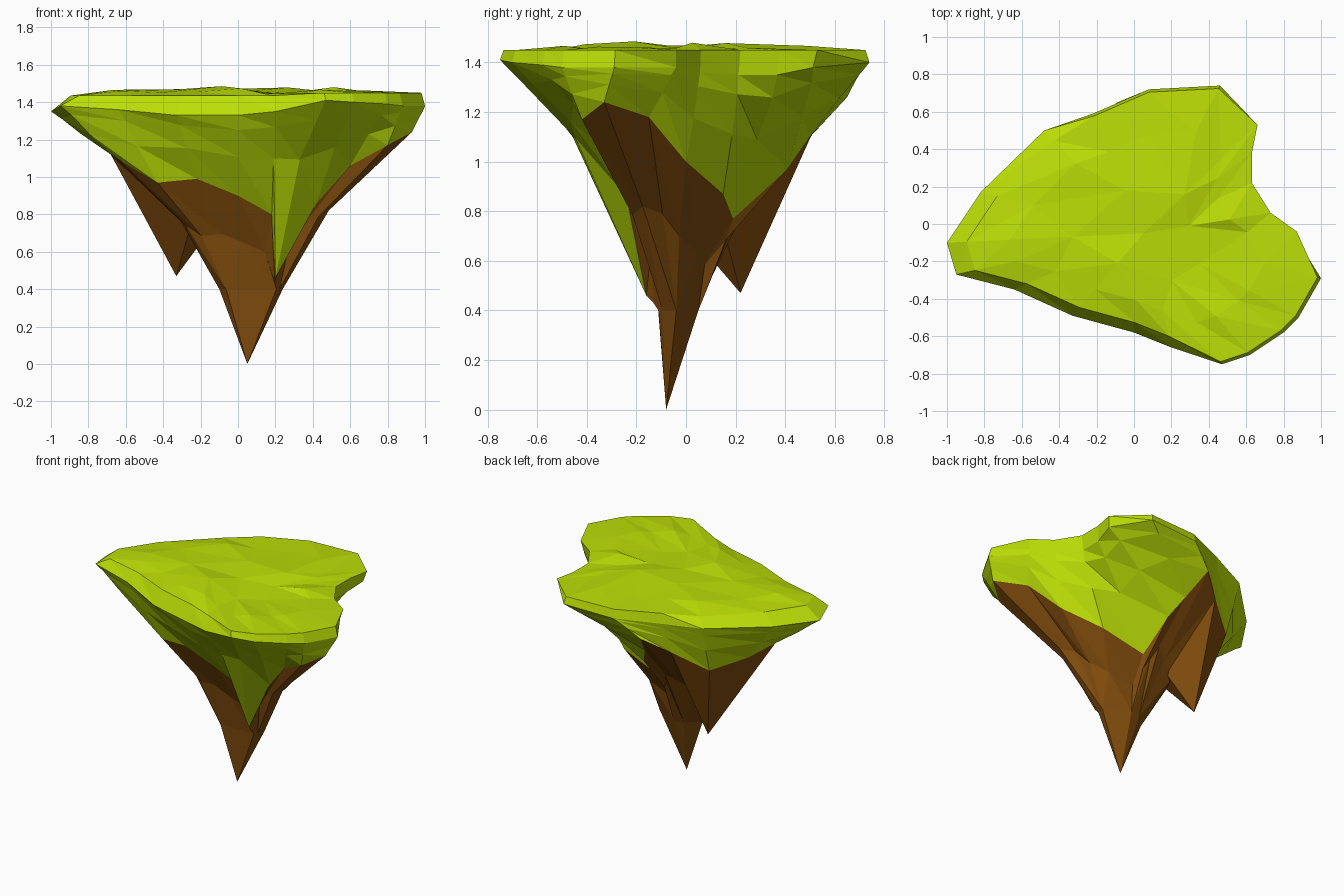
import bpy, bmesh, random, math

if "Cube" in bpy.data.objects:
    bpy.data.objects.remove(bpy.data.objects["Cube"])

random.seed(4)


def material(name, color):
    m = bpy.data.materials.new(name)
    m.diffuse_color = (*color, 1)
    m.use_nodes = True
    m.node_tree.nodes["Principled BSDF"].inputs["Base Color"].default_value = m.diffuse_color
    return m


GRASS = material("grass green", (0.50, 0.73, 0.002))
ROCK = material("earth brown", (0.22, 0.073, 0.004))

# Island spokes, counterclockwise: rim x, y, z, then lower grass edge x, y, z
SPOKES = [
    (-1.0, -.10, 1.35, -.68, -.05, 1.12),
    (-.95, -.27, 1.38, -.62, -.20, 1.08),
    (-.64, -.35, 1.36, -.43, -.25, .97),
    (-.33, -.49, 1.33, -.22, -.29, .99),
    (.00, -.58, 1.33, .00, -.28, .90),
    (.20, -.66, 1.35, .18, -.25, .80),
    (.47, -.75, 1.41, .20, -.16, .46),     # grass tongue
    (.62, -.70, 1.40, .42, -.24, .86),
    (.80, -.58, 1.39, .60, -.33, 1.06),
    (.88, -.50, 1.38, .80, -.42, 1.17),
    (1.0, -.29, 1.38, .93, -.33, 1.24),
    (.87, -.04, 1.38, .78, -.15, 1.18),
    (.73, .06, 1.36, .62, .00, 1.00),
    (.63, .22, 1.35, .39, .15, .87),       # deep bay under the back lobe
    (.63, .38, 1.35, .08, .19, .77),
    (.66, .53, 1.38, .05, .41, .97),
    (.46, .74, 1.40, -.02, .50, 1.10),
    (.08, .72, 1.39, -.09, .65, 1.26),
    (-.22, .59, 1.38, -.25, .53, 1.16),
    (-.48, .50, 1.38, -.46, .39, 1.03),
    (-.82, .17, 1.36, -.60, .15, 1.07),
]
CX, CY = .05, -.05


def mid(t, wobble=.02):
    """Ring part way from the rim down to the lower grass edge."""
    ring = []
    for x, y, z, u, v, w in SPOKES:
        k = random.uniform(-wobble, wobble)
        flat = min(1, (.45 / (z - w)) ** .5)
        ring.append((x + (u - x) * (t + k), y + (v - y) * (t + k),
                     z + (w - z) * (t - k) * flat))
    return ring


def top(scale, z_low, z_high, step=1):
    """Ring on the uneven upper surface."""
    return [(CX + (s[0] - CX) * scale, CY + (s[1] - CY) * scale,
             random.uniform(z_low, z_high)) for s in SPOKES[::step]]


def loft(name, rings, mat):
    """Join rings of any point count with triangles, lowest or outermost first."""
    bm = bmesh.new()
    loops = [[bm.verts.new(p) for p in r] for r in rings]
    for a, b in zip(loops, loops[1:]):
        na, nb, i, j = len(a), len(b), 0, 0
        ia, jb = (na if na > 1 else 0), (nb if nb > 1 else 0)
        while i < ia or j < jb:
            if i < ia and (j >= jb or (i + .5) / na <= (j + .5) / nb):
                bm.faces.new((a[i], a[(i + 1) % na], b[j % nb]))
                i += 1
            else:
                bm.faces.new((a[i % na], b[(j + 1) % nb], b[j]))
                j += 1
    me = bpy.data.meshes.new(name)
    bm.to_mesh(me)
    bm.free()
    me.materials.append(mat)
    ob = bpy.data.objects.new(name, me)
    bpy.context.collection.objects.link(ob)
    return ob


# Grass cap: hanging skirt, rim, lip and bumpy top
edge = [s[3:] for s in SPOKES]
rim, lip = [], []
for i, (x, y, z) in enumerate(s[:3] for s in SPOKES):
    if 11 <= i <= 15:                      # overhanging bay wall
        r, k, h = .97, 1, 1.45
    elif 6 <= i <= 18:                     # upright rim
        r, k, h = 1, .98, 1.45
    else:                                  # sloping front and left rim
        r, k, h = 1, .90, 1.435
    rim.append((CX + (x - CX) * r, CY + (y - CY) * r, z))
    lip.append((CX + (x - CX) * k, CY + (y - CY) * k, h))
loft("grass_cap", [edge, mid(.5), mid(.17), rim, lip,
                   top(.68, 1.445, 1.48), top(.36, 1.44, 1.49, 3),
                   [(CX, CY, 1.46)]], GRASS)

# Main rock spike: hollowed flanks, narrow neck, then a point
neck, flank = [], []
for i, (u, v, w) in enumerate(edge):
    a = math.atan2(v + .06, u - .07)
    c, s = math.cos(a), math.sin(a)
    n = (.07 + .17 * c, -.05 + .10 * s, .40)
    pull = .12 * (w - .40)
    flank.append(((u + n[0]) / 2 - pull * c, (v + n[1]) / 2 - pull * s, (w + .40) / 2))
    if i % 3 == 0:
        neck.append(n)
loft("main_rock_spike", [[(.05, -.08, 0)], neck, flank, edge], ROCK)

# Small rock spike at the back left, hanging from the grass edge
base = edge[18:] + [edge[0], (-.25, -.02, .75), (-.05, .12, .85)]
loft("small_rock_spike", [[(-.33, .22, .47)], base], ROCK)
